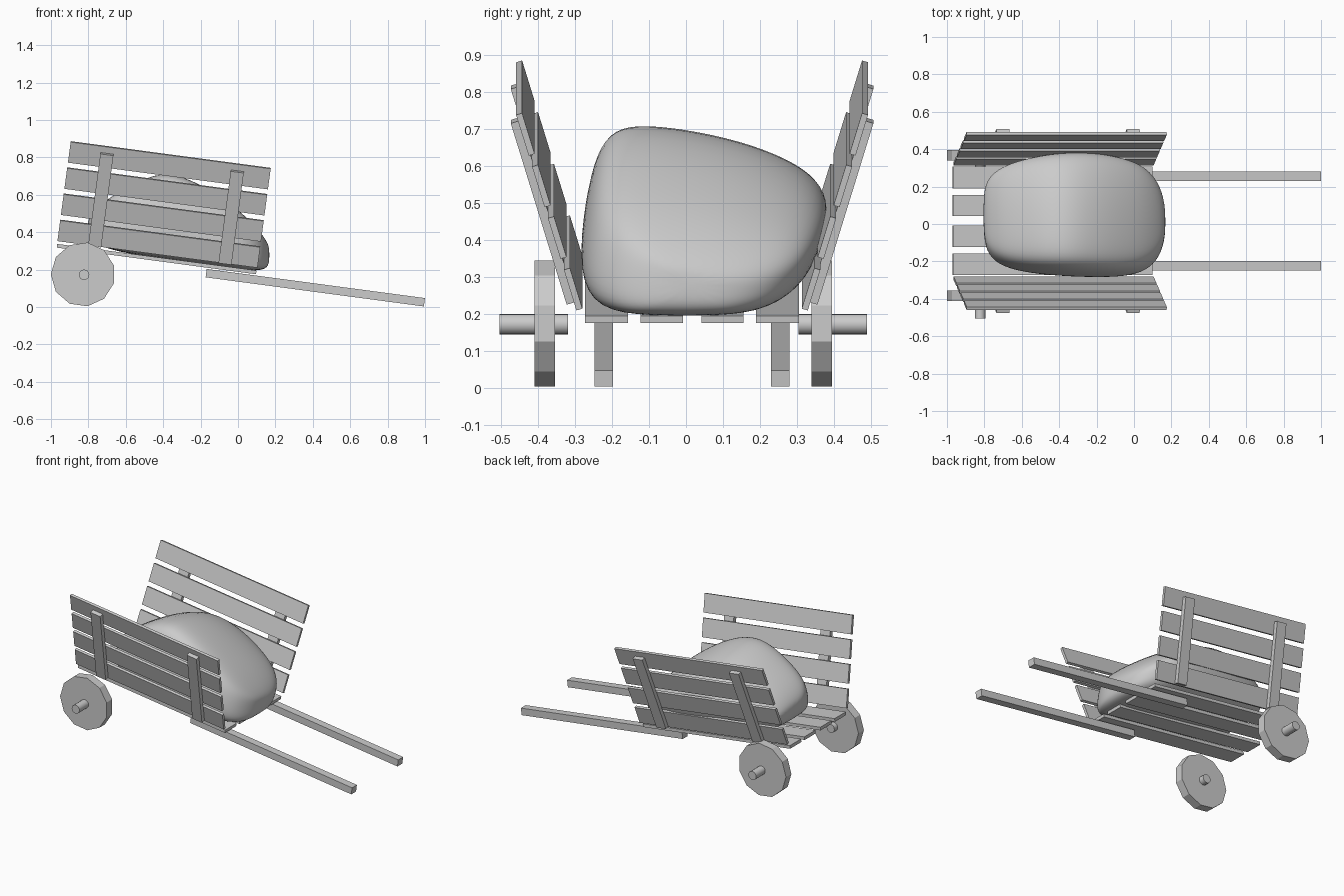
import bpy, bmesh
from math import radians, cos, sin, pi
from mathutils import Matrix

if "Cube" in bpy.data.objects:
    bpy.data.objects.remove(bpy.data.objects["Cube"])

MID = 0.0165                                  # centre line of the cart bed in y
AXLE_MID = -0.0075                            # centre line of the wheels in y
CART = Matrix.Translation((0, MID, 0.208)) @ Matrix.Rotation(radians(7.6), 4, 'Y')


def make(name, verts, faces, mat=Matrix.Identity(4)):
    bm = bmesh.new()
    vs = [bm.verts.new(mat @ Matrix.Translation(v).translation) for v in verts]
    for f in faces:
        bm.faces.new([vs[i] for i in f])
    bmesh.ops.recalc_face_normals(bm, faces=bm.faces)
    me = bpy.data.meshes.new(name)
    bm.to_mesh(me)
    bm.free()
    ob = bpy.data.objects.new(name, me)
    bpy.context.collection.objects.link(ob)
    return ob


def box(name, x, y, z, mat):
    verts = [(a, b, c) for a in x for b in y for c in z]
    return make(name, verts, [(0, 1, 3, 2), (4, 6, 7, 5), (0, 4, 5, 1),
                              (2, 3, 7, 6), (0, 2, 6, 4), (1, 5, 7, 3)], mat)


def disc(name, n, r, x, z, y0, y1, phase=0.0, smooth=False):
    ring = [(x + r * cos(phase + 2 * pi * i / n), z + r * sin(phase + 2 * pi * i / n))
            for i in range(n)]
    verts = [(a, y0, b) for a, b in ring] + [(a, y1, b) for a, b in ring]
    faces = [tuple(range(n)), tuple(range(n, 2 * n))]
    faces += [(i, (i + 1) % n, n + (i + 1) % n, n + i) for i in range(n)]
    ob = make(name, verts, faces)
    if smooth:
        for p in ob.data.polygons:
            p.use_smooth = len(p.vertices) == 4
    return ob


def span(side, a, b):
    return sorted((side * a, side * b))


for side, tag in ((-1, "near"), (1, "far")):
    # floor planks and handles
    for i, (a, b) in enumerate(((0.0125, 0.127), (0.1735, 0.29))):
        a, b = (a + 0.0125, b + 0.0125) if i == 0 else (a, b)
        box(f"floor_plank_{tag}_{i}", (-0.975, 0.1), span(side, a, b), (-0.02, 0), CART)
    box(f"handle_{tag}", (-0.165, 1.012), span(side, 0.214, 0.264), (-0.072, -0.027), CART)

    # leaning side panel: slats with two outer uprights
    panel = (CART @ Matrix.Translation((0, side * 0.297, 0.02))
             @ Matrix.Rotation(-side * radians(17), 4, 'X'))
    for i in range(4):
        z = i * 0.1475
        box(f"side_slat_{tag}_{i}", (-0.976, 0.103), span(side, 0, 0.017), (z, z + 0.116), panel)
    for i, x in enumerate((-0.81, -0.107)):
        box(f"upright_{tag}_{i}", (x, x + 0.07), span(side, 0.017, 0.043), (0.005, 0.523), panel)

    # wheel and axle stub
    y = [AXLE_MID + v for v in span(side, 0.347, 0.403)]
    disc(f"wheel_{tag}", 11, 0.172, -0.829, 0.174, *y, phase=pi)
    y = [AXLE_MID + v for v in span(side, 0.312, 0.497)]
    disc(f"axle_{tag}", 16, 0.028, -0.823, 0.172, *y, smooth=True)

# boulder: one lopsided section lofted through stations (x, y min, y max, z min, z max)
section = [(0, .2), (.01, .5), (.05, .8), (.11, .97), (.22, 1.02), (.42, .99), (.65, .92),
           (.85, .81), (.97, .69), (1.015, .54), (.98, .35), (.93, .17), (.8, .03),
           (.6, 0), (.3, 0), (.08, .03)]
stations = [(-.805, -.05, .15, .39, .45), (-.79, -.15, .23, .35, .49),
            (-.73, -.22, .295, .322, .555), (-.6, -.262, .345, .286, .635),
            (-.4, -.283, .382, .256, .735), (-.2, -.29, .38, .228, .655),
            (-.05, -.285, .35, .207, .555), (.05, -.26, .31, .195, .475),
            (.12, -.205, .24, .195, .40), (.157, -.12, .15, .21, .345),
            (.168, -.04, .06, .245, .31)]
n, m = len(section), len(stations)
verts = [(x, y0 + a * (y1 - y0), z0 + b * (z1 - z0))
         for x, y0, y1, z0, z1 in stations for a, b in section]
faces = [(k * n + i, k * n + (i + 1) % n, (k + 1) * n + (i + 1) % n, (k + 1) * n + i)
         for k in range(m - 1) for i in range(n)]
faces += [tuple(range(n)), tuple(range((m - 1) * n, m * n))]
rock = make("boulder", verts, faces)
rock.data.polygons.foreach_set("use_smooth", [True] * len(faces))
subsurf = rock.modifiers.new("smooth", 'SUBSURF')
subsurf.levels = subsurf.render_levels = 2
